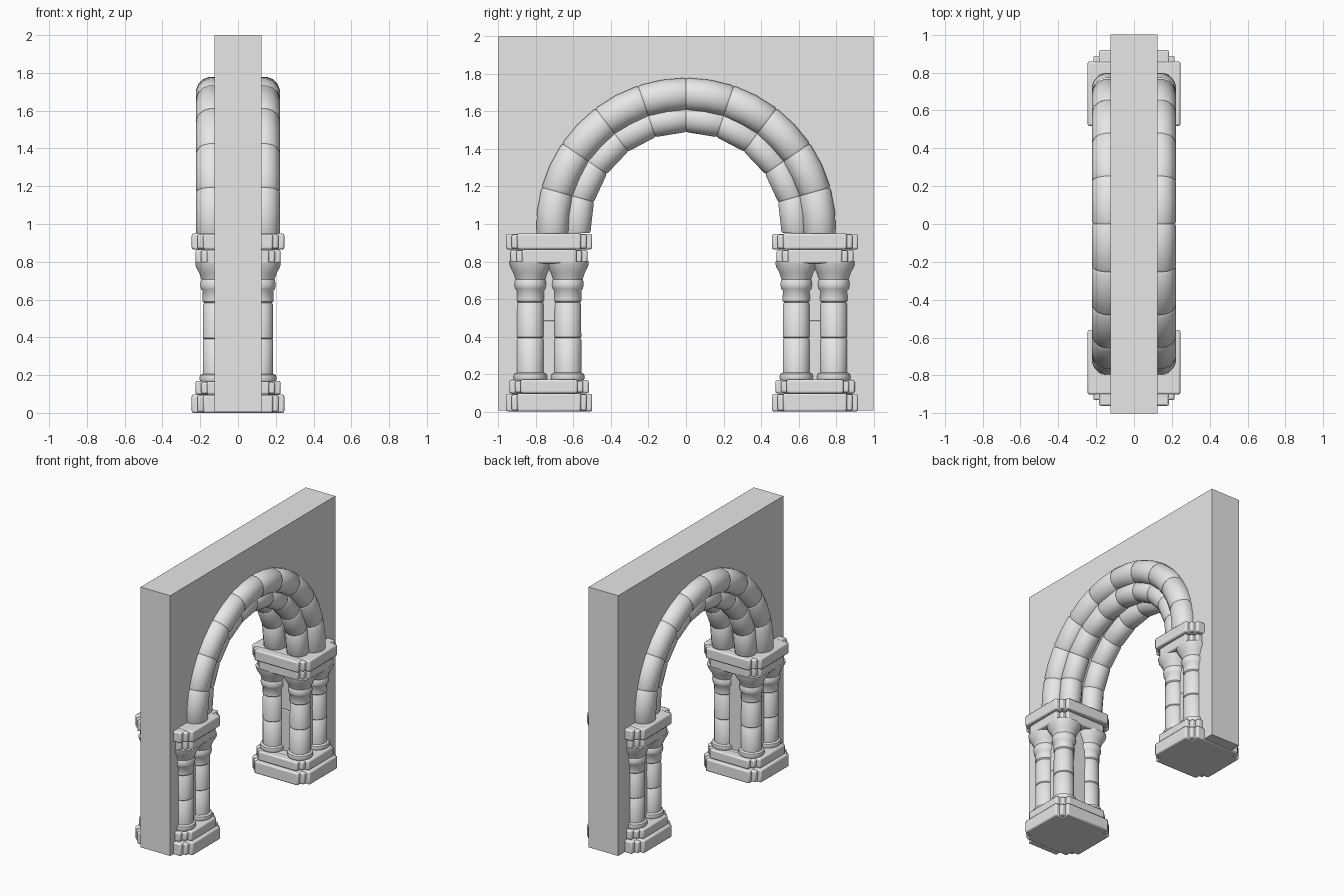
import bpy, bmesh, math
from mathutils import Vector

cube = bpy.data.objects.get("Cube")
if cube:
    bpy.data.objects.remove(cube, do_unlink=True)

stone = bpy.data.materials.new("grey_stone")
stone.use_nodes = True
GREY = (0.8, 0.8, 0.8, 1)
stone.diffuse_color = GREY
stone.node_tree.nodes["Principled BSDF"].inputs["Base Color"].default_value = GREY

SPRING = 0.98      # height of the arch centre


def finish(name, bm, smooth=None, bevel=0):
    bmesh.ops.recalc_face_normals(bm, faces=bm.faces)
    mesh = bpy.data.meshes.new(name)
    bm.to_mesh(mesh)
    bm.free()
    mesh.materials.append(stone)
    ob = bpy.data.objects.new(name, mesh)
    bpy.context.collection.objects.link(ob)
    if bevel:
        mod = ob.modifiers.new("worn_edges", 'BEVEL')
        mod.width, mod.segments = bevel, 2
    if smooth:
        bpy.ops.object.select_all(action='DESELECT')
        ob.select_set(True)
        bpy.context.view_layer.objects.active = ob
        bpy.ops.object.shade_smooth_by_angle(angle=math.radians(smooth))
    return ob


def add_box(bm, cy, hx, hy, z0, z1):
    made = bmesh.ops.create_cube(bm, size=1)["verts"]
    bmesh.ops.scale(bm, vec=(2 * hx, 2 * hy, z1 - z0), verts=made)
    bmesh.ops.translate(bm, vec=(0, cy, (z0 + z1) / 2), verts=made)


def skin(bm, rings):
    """Join equal loops of points into a capped tube."""
    loops = [[bm.verts.new(p) for p in ring] for ring in rings]
    n = len(loops[0])
    for a, b in zip(loops, loops[1:]):
        for i in range(n):
            j = (i + 1) % n
            bm.faces.new((a[i], a[j], b[j], b[i]))
    bm.faces.new(loops[0])
    bm.faces.new(loops[-1][::-1])


# Wall slab with the arched opening
def wall():
    bm = bmesh.new()
    r, base = 0.6, 0.005
    outline = [(-1, base), (-1, 2), (1, 2), (1, base), (r, base)]
    steps = 40
    for i in range(steps + 1):
        a = math.pi * i / steps
        outline.append((r * math.cos(a), SPRING + r * math.sin(a)))
    outline.append((-r, base))
    face = bm.faces.new([bm.verts.new((-0.125, y, z)) for y, z in outline])
    out = bmesh.ops.extrude_face_region(bm, geom=[face])["geom"]
    bmesh.ops.translate(bm, vec=(0.25, 0, 0),
                        verts=[v for v in out if isinstance(v, bmesh.types.BMVert)])
    finish("wall", bm)


# Rolled arch band of ten stones with pinched joints
def arch_band(name, x, radius, thick, cuts):
    bm = bmesh.new()
    rings, count = [], 10
    start, span = -3, 18.6
    for s in range(count):
        for t in cuts:
            a = math.radians(start + span * (s + t))
            k = thick * (0.93 if t in (0, 1) else 1)
            ring = []
            for i in range(16):
                # rounded octagon section
                q = math.tau * (i + 0.5) / 16
                rr = k * (1.03 if i % 4 in (1, 2) else 1.02)
                rad = radius + rr * math.cos(q)
                ring.append((x + rr * math.sin(q), rad * math.cos(a),
                             SPRING + rad * math.sin(a)))
            rings.append(ring)
        if s < count - 1:
            rings.pop()      # the next stone starts on the same joint
    skin(bm, rings)
    finish(name, bm, 40)


# Column turned from a profile; the capital grows squarer toward the top
COLUMN = [(0.085, 0.165), (0.092, 0.18), (0.088, 0.2), (0.073, 0.207),
          (0.073, 0.385), (0.067, 0.391), (0.073, 0.397), (0.071, 0.575),
          (0.066, 0.582), (0.074, 0.59), (0.073, 0.645), (0.082, 0.655),
          (0.086, 0.675), (0.083, 0.7), (0.08, 0.705), (0.09, 0.74),
          (0.106, 0.775), (0.108, 0.8)]


def column(name, x, y):
    bm = bmesh.new()
    rings = []
    for r, z in COLUMN:
        square = max(0, (z - 0.7) / 0.1) * 0.15
        ring = []
        for i in range(16):
            a = math.tau * (i + 0.5) / 16
            rr = r * (1 + square * abs(math.sin(2 * a)))
            ring.append((x + rr * math.cos(a), y + rr * math.sin(a), z))
        rings.append(ring)
    skin(bm, rings)
    finish(name, bm, 45)


# Course of worn stones with stepped corners
def course(name, cy, hx, hy, z0, z1):
    bm = bmesh.new()
    add_box(bm, cy, hx, hy - 0.06, z0, z1)
    add_box(bm, cy, hx - 0.06, hy, z0, z1 - 0.003)
    add_box(bm, cy, hx - 0.03, hy - 0.03, z0 + 0.004, z1 - 0.006)
    finish(name, bm, 35, 0.01)


def pier(side, cy):
    for part, hx, hy, z0, z1 in (("plinth_lower", 0.245, 0.23, 0, 0.097),
                                 ("plinth_upper", 0.225, 0.212, 0.097, 0.17),
                                 ("abacus_lower", 0.225, 0.205, 0.79, 0.865),
                                 ("abacus_upper", 0.245, 0.23, 0.865, 0.95)):
        course(f"{side}_{part}", cy, hx, hy, z0, z1)
    # Core stones behind the columns
    bm = bmesh.new()
    add_box(bm, cy, 0.13, 0.1, 0.15, 0.482)
    add_box(bm, cy, 0.128, 0.098, 0.482, 0.82)
    finish(f"{side}_core", bm, 35, 0.006)
    for sx, xn in ((-1, "right"), (1, "left")):
        for sy, yn in ((-1, "a"), (1, "b")):
            column(f"{side}_column_{xn}_{yn}", 0.115 * sx, cy + 0.1 * sy)


wall()
pier("front", -0.73)
pier("back", 0.688)
for sx, label in ((-1, "right"), (1, "left")):
    arch_band(f"outer_arch_{label}", 0.135 * sx, 0.712, 0.087, (0, 0.05, 0.5, 0.95, 1))
    arch_band(f"inner_arch_{label}", 0.097 * sx, 0.585, 0.076, (0, 0.05, 0.95, 1))
